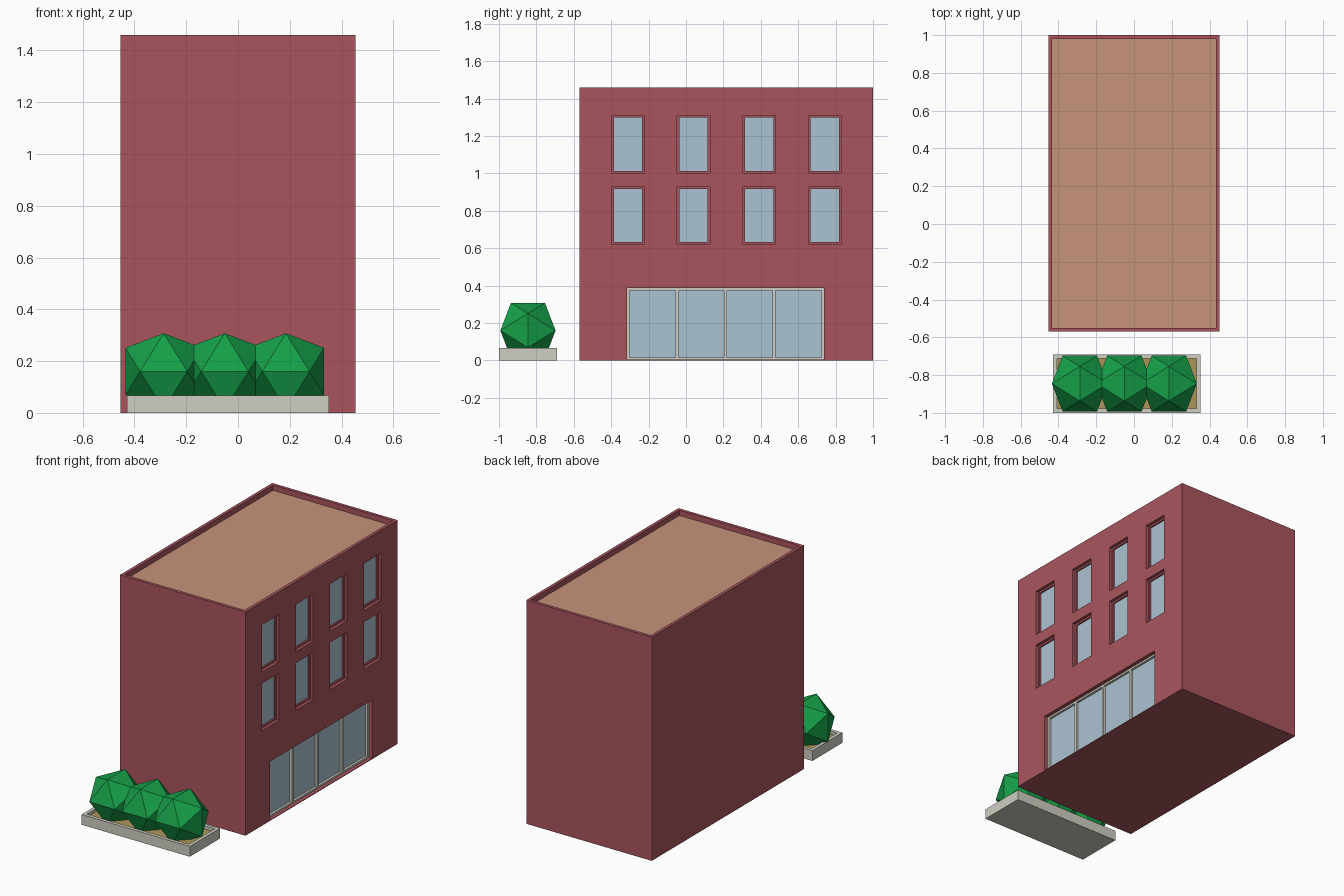
import bpy, bmesh
from mathutils import Vector

if "Cube" in bpy.data.objects:
    bpy.data.objects.remove(bpy.data.objects["Cube"])


def mat(name, r, g, b):
    m = bpy.data.materials.new(name)
    m.diffuse_color = [(c / 255) ** 2.2 for c in (r, g, b)] + [1]
    m.use_nodes = True
    m.node_tree.nodes["Principled BSDF"].inputs["Base Color"].default_value = m.diffuse_color
    return m


BRICK = mat("brick", 168, 86, 94)
ROOF = mat("roof", 198, 146, 122)
GLASS = mat("glass", 170, 194, 208)
STONE = mat("stone", 207, 206, 194)
SOIL = mat("soil", 170, 148, 90)
LEAF = mat("leaf", 28, 158, 74)


def boxes(name, specs, material=None):
    """One object made of boxes given as (x0, x1, y0, y1, z0, z1)."""
    bm = bmesh.new()
    for x0, x1, y0, y1, z0, z1 in specs:
        lo, hi = Vector((x0, y0, z0)), Vector((x1, y1, z1))
        for v in bmesh.ops.create_cube(bm, size=1)["verts"]:
            v.co = Vector(lo[i] if v.co[i] < 0 else hi[i] for i in range(3))
    return finish(name, bm, material)


def finish(name, bm, material):
    bmesh.ops.recalc_face_normals(bm, faces=bm.faces)
    me = bpy.data.meshes.new(name)
    bm.to_mesh(me)
    bm.free()
    ob = bpy.data.objects.new(name, me)
    bpy.context.collection.objects.link(ob)
    if material:
        me.materials.append(material)
    return ob


def cut(ob, specs):
    """Subtract separate boxes from an object."""
    cutter = boxes("cutter", specs)
    cutter.hide_render = True
    mod = ob.modifiers.new("cut", 'BOOLEAN')
    mod.operation, mod.solver, mod.object = 'DIFFERENCE', 'EXACT', cutter
    bpy.context.view_layer.objects.active = ob
    bpy.ops.object.modifier_apply(modifier=mod.name)
    bpy.data.objects.remove(cutter)


def shrink(spec, d, x0, x1):
    """Inset an opening in y and z and give it a new x range."""
    return (x0, x1, spec[2] + d, spec[3] - d, spec[4] + d, spec[5] - d)


# Building shell with sunken roof
W, Y0, Y1, H = 0.453, -0.57, 1.0, 1.46
shell = boxes("building_walls", [(-W, W, Y0, Y1, 0, H)], BRICK)
inner = (-W + 0.02, W - 0.02, Y0 + 0.02, Y1 - 0.02)
cut(shell, [inner + (H - 0.055, H + 0.1)])
boxes("roof_deck", [inner + (H - 0.055, H - 0.035)], ROOF)

# Upper windows: stepped recess with glass at the back
windows = [(W - 0.02, W + 0.1, y, y + 0.175, z, z + 0.308)
           for z in (0.62, 1.002) for y in (-0.398, -0.047, 0.304, 0.654)]
shop = (W - 0.06, W + 0.1, -0.315, 0.738, 0.004, 0.387)
cut(shell, windows + [shop])
cut(shell, [shrink(w, 0.012, W - 0.045, W + 0.1) for w in windows])
boxes("window_glass", [shrink(w, 0.012, W - 0.045, W - 0.03) for w in windows], GLASS)

# Shopfront: stone frame with four panes
frame = boxes("shopfront_frame", [(W - 0.06, W - 0.025) + shop[2:]], STONE)
pitch = (shop[3] - shop[2] - 0.012) / 4
panes = [(W - 0.1, W + 0.1, shop[2] + 0.014 + i * pitch,
          shop[2] - 0.002 + (i + 1) * pitch, 0.016, 0.375) for i in range(4)]
cut(frame, panes)
boxes("shopfront_glass", [(W - 0.06, W - 0.04) + p[2:] for p in panes], GLASS)

# Planter with soil
planter = boxes("planter", [(-0.429, 0.352, -1.0, -0.69, 0, 0.067)], STONE)
bed = (-0.407, 0.33, -0.978, -0.712)
cut(planter, [bed + (0.03, 0.2)])
boxes("planter_soil", [bed + (0.03, 0.047)], SOIL)

# Icosahedral bushes
PHI = (1 + 5 ** 0.5) / 2
for n, x in enumerate((-0.287, -0.051, 0.185)):
    bm = bmesh.new()
    for a in (-1, 1):
        for b in (-PHI, PHI):
            for p in ((0, a, b), (a, b, 0), (b, 0, a)):
                bm.verts.new(Vector(p) * 0.0912 + Vector((x, -0.845, 0.16)))
    bmesh.ops.convex_hull(bm, input=bm.verts)
    finish(f"bush_{n + 1}", bm, LEAF)
